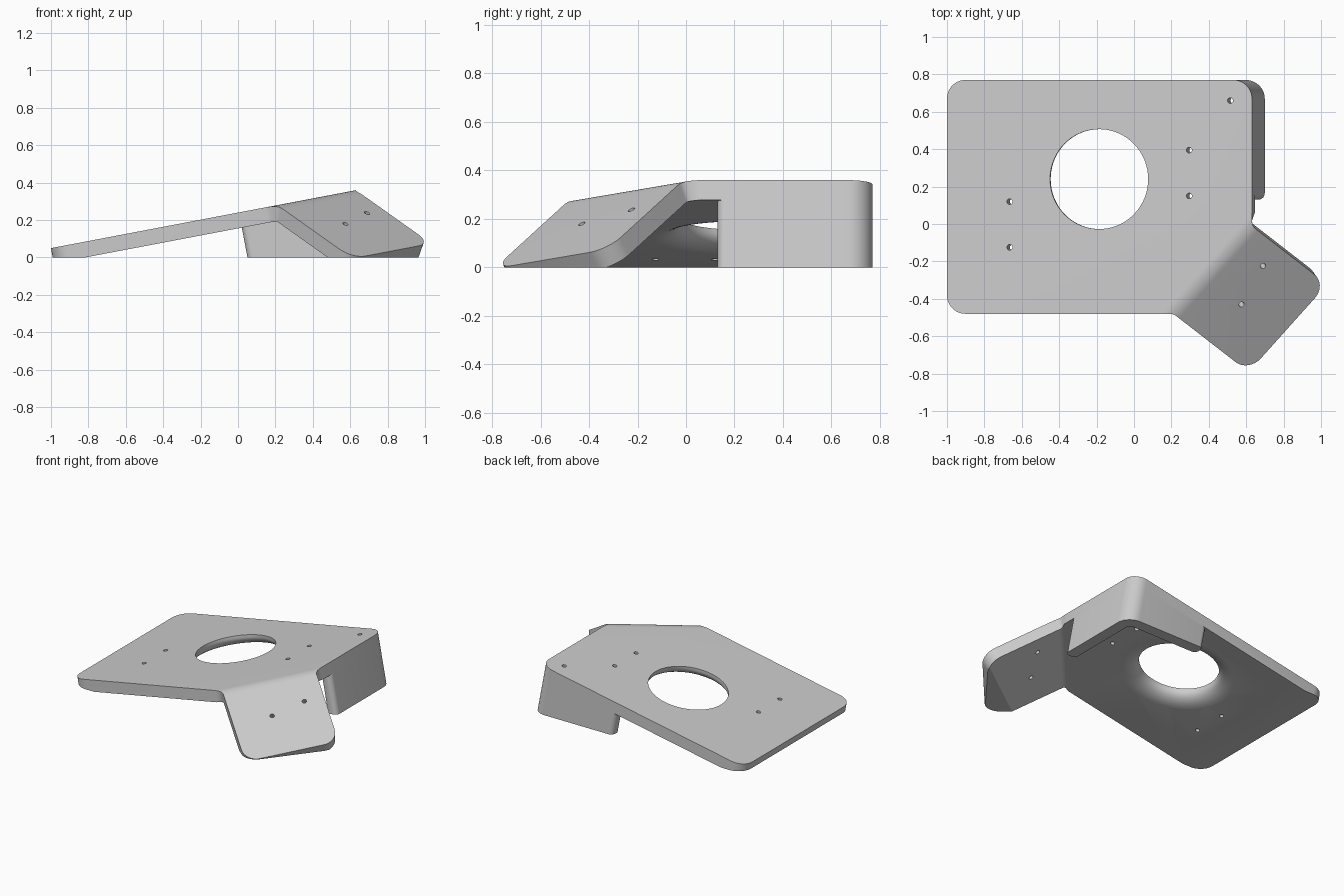
import bpy, bmesh
from math import sin, cos, atan, tan, pi, radians
from mathutils import Vector, Matrix

cube = bpy.data.objects.get("Cube")
if cube:
    bpy.data.objects.remove(cube)

grey = bpy.data.materials.new("light_grey")
grey.use_nodes = True
COLOUR = (0.6, 0.6, 0.6, 1)
grey.diffuse_color = COLOUR
next(n for n in grey.node_tree.nodes if n.type == 'BSDF_PRINCIPLED').inputs["Base Color"].default_value = COLOUR

# Tilted plate frame: local x runs up the slope, local z is the plate normal
THICK = 0.083
SLOPE = atan(0.19)
FRAME = Matrix.Translation((0, 0, 0.24)) @ Matrix.Rotation(-SLOPE, 4, 'Y')

# Fold between plate and wing
BEND = radians(37.5)
RADIUS = 0.14
FOLD_A, FOLD_B = Vector((0.214, -0.48)), Vector((0.642, -0.011))
ALONG = (FOLD_B - FOLD_A).normalized()
OUT = Vector((ALONG.y, -ALONG.x))
BEND_START = FOLD_A - OUT * RADIUS * tan(BEND / 2)


def rounded(corners, steps=10):
    """Outline with an arc at each (point, radius) corner."""
    result = []
    for i, (p, r) in enumerate(corners):
        p = Vector(p)
        a = (Vector(corners[i - 1][0]) - p).normalized()
        b = (Vector(corners[(i + 1) % len(corners)][0]) - p).normalized()
        half = a.angle(b) / 2
        mid = (a + b).normalized()
        centre = p + mid * r / sin(half)
        start, end = p + a * r / tan(half) - centre, p + b * r / tan(half) - centre
        sweep = pi - 2 * half
        for k in range(steps + 1):
            t = k / steps
            result.append(centre + (start * sin((1 - t) * sweep) + end * sin(t * sweep)) / sin(sweep))
    return result


def loft(loops):
    """Closed solid through matching loops of points."""
    bm = bmesh.new()
    rings = [[bm.verts.new(p) for p in loop] for loop in loops]
    for low, high in zip(rings, rings[1:]):
        for i in range(len(low)):
            bm.faces.new((low[i - 1], low[i], high[i], high[i - 1]))
    bm.faces.new(rings[0])
    bm.faces.new(rings[-1])
    bmesh.ops.recalc_face_normals(bm, faces=bm.faces)
    return bm


def prism(outline, bottom, top):
    return loft([[(p.x, p.y, h) for p in outline] for h in (bottom, top)])


def lathe(profile, sides):
    return loft([[(r * cos(2 * pi * i / sides), r * sin(2 * pi * i / sides), h)
                  for i in range(sides)] for r, h in profile])


def add(name, bm, matrix):
    bm.transform(matrix)
    mesh = bpy.data.meshes.new(name)
    bm.to_mesh(mesh)
    bm.free()
    mesh.materials.append(grey)
    obj = bpy.data.objects.new(name, mesh)
    bpy.context.collection.objects.link(obj)
    return obj


def carve(obj, cutters):
    """Subtract the cutters and bake the result."""
    for cutter in cutters:
        mod = obj.modifiers.new("cut", 'BOOLEAN')
        mod.operation, mod.solver, mod.object = 'DIFFERENCE', 'EXACT', cutter
    bpy.context.view_layer.update()
    graph = bpy.context.evaluated_depsgraph_get()
    mesh = bpy.data.meshes.new_from_object(obj.evaluated_get(graph))
    obj.modifiers.clear()
    obj.data = mesh


# Flat sheet outline, plate and wing together
WING = 0.58
sheet = rounded([((-1.018, 0.77), 0.1), ((-1.018, -0.48), 0.1), (FOLD_A, 0.06),
                 (FOLD_A + OUT * WING, 0.1), (FOLD_B + OUT * WING, 0.1),
                 (FOLD_B, 0.06), ((0.642, 0.77), 0.1)])
bm = prism(sheet, -THICK, 0)

# Fold the wing down around a soft bend
SEGMENTS = 10
for k in range(SEGMENTS + 1):
    at = BEND_START + OUT * RADIUS * BEND * k / SEGMENTS
    bmesh.ops.bisect_plane(bm, geom=bm.verts[:] + bm.edges[:] + bm.faces[:],
                           plane_co=(at.x, at.y, 0), plane_no=(OUT.x, OUT.y, 0))
for v in bm.verts:
    d = (v.co.xy - BEND_START).dot(OUT)
    if d > 0:
        turn = min(d / RADIUS, BEND)
        rest = d - turn * RADIUS
        reach = (RADIUS + v.co.z) * sin(turn) + rest * cos(turn)
        height = (RADIUS + v.co.z) * cos(turn) - RADIUS - rest * sin(turn)
        flat = v.co.xy + OUT * (reach - d)
        v.co = (flat.x, flat.y, height)
bracket = add("folded_plate", bm, FRAME)

# Upright flange hanging from the back right corner
w = THICK
flange_outline = rounded([((0.642, 0.77), 0.1), ((0.005, 0.77), 0.035),
                          ((0.005, 0.77 - w), 0.035), ((0.642 - w, 0.77 - w), 0.03),
                          ((0.642 - w, 0.13), 0.035), ((0.642, 0.13), 0.035)])
flange = add("corner_flange", prism(flange_outline, -0.5, -THICK), FRAME)

# Cutter for everything below the ground plane
box = bmesh.new()
bmesh.ops.create_cube(box, size=4)
ground_cut = add("ground_cutter", box, Matrix.Translation((0, 0, -2)))

# Large opening with a flared underside
HOLE, FLARE, LIP = 0.267, 0.113, 0.015
profile = [(HOLE, 0.05)]
for k in range(11):
    t = pi / 2 * k / 10
    profile.append((HOLE + FLARE * (1 - cos(t)), -LIP - (THICK - LIP) * sin(t)))
profile.append((HOLE + FLARE, -0.15))
opening = add("opening_cutter", lathe(profile, 72), FRAME @ Matrix.Translation((-0.19, 0.24, 0)))
cutters = [opening]

# Screw holes, square to the plate and to the wing
up = FRAME.to_3x3() @ Vector((0, 0, 1))
wing_up = FRAME.to_3x3() @ Vector((OUT.x * sin(BEND), OUT.y * sin(BEND), cos(BEND)))
fold = FRAME @ FOLD_A.to_3d()
plate_holes = [(-0.665, 0.12), (-0.665, -0.125), (0.295, 0.395), (0.295, 0.15), (0.515, 0.66)]
wing_holes = [(0.69, -0.225), (0.575, -0.43)]
for normal, places in ((up, plate_holes), (wing_up, wing_holes)):
    for x, y in places:
        z = fold.z - ((x - fold.x) * normal.x + (y - fold.y) * normal.y) / normal.z
        turn = normal.to_track_quat('Z', 'Y').to_matrix().to_4x4()
        cutters.append(add("screw_cutter", lathe([(0.015, -0.12), (0.015, 0.05)], 20),
                           Matrix.Translation((x, y, z)) @ turn))

carve(bracket, cutters + [ground_cut])
carve(flange, [ground_cut])
for cutter in cutters + [ground_cut]:
    bpy.data.objects.remove(cutter)

# Smooth curves, crisp edges
for obj in (bracket, flange):
    bpy.ops.object.select_all(action='DESELECT')
    obj.select_set(True)
    bpy.context.view_layer.objects.active = obj
    bpy.ops.object.shade_smooth_by_angle(angle=radians(25))
